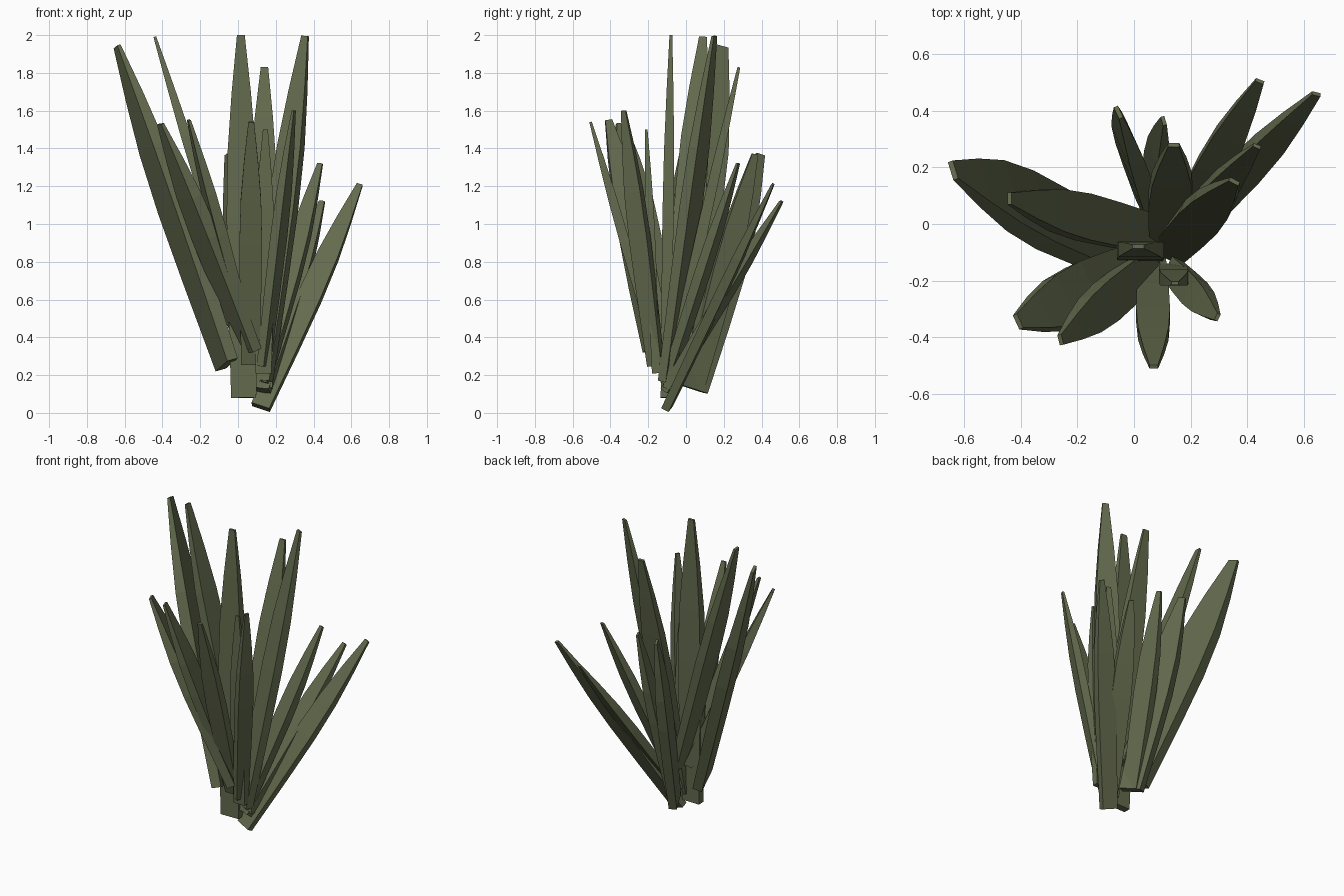
import bpy
from math import cos, sin, radians
from mathutils import Vector

if "Cube" in bpy.data.objects:
    bpy.data.objects.remove(bpy.data.objects["Cube"])

mat = bpy.data.materials.new("olive_green")
mat.diffuse_color = (0.125, 0.145, 0.075, 1)
mat.use_nodes = True
mat.node_tree.nodes["Principled BSDF"].inputs["Base Color"].default_value = mat.diffuse_color

# Shared blade profile: (position along blade, width and thickness factor)
PROFILE = [(0, .8), (.28, .94), (.5, 1), (.68, .9), (.84, .62), (1, .25)]


def leaf(name, base, tip, turn, broad=1):
    """Straight tapering blade; its width follows its length."""
    axis = tip - base
    width = 0.09 * axis.length * broad
    thick = 0.035 + 0.15 * width
    axis.normalize()
    w = Vector((cos(radians(turn)), sin(radians(turn)), 0))
    w = (w - axis * w.dot(axis)).normalized()
    n = axis.cross(w)
    verts, faces = [], []
    for f, k in PROFILE:
        c = base.lerp(tip, f)
        hw = w * (width * k / 2)
        ht = n * (thick * k / 2)
        verts += [c - hw - ht, c + hw - ht, c + hw + ht, c - hw + ht]
    for r in range(0, len(verts) - 4, 4):
        for i in range(4):
            j = (i + 1) % 4
            faces.append((r + i, r + j, r + 4 + j, r + 4 + i))
    e = len(verts) - 4
    faces += [(3, 2, 1, 0), (e, e + 1, e + 2, e + 3)]
    me = bpy.data.meshes.new(name)
    me.from_pydata(verts, [], faces)
    me.materials.append(mat)
    bpy.context.collection.objects.link(bpy.data.objects.new(name, me))


def cluster(name, x, y, *leaves):
    """Leaves sharing one root spot: root height, tip, turn, breadth."""
    for i, (z, tip, *shape) in enumerate(leaves, 1):
        leaf(f"{name}_leaf_{i}", Vector((x, y, z)), Vector(tip), *shape)


# Broad leaf and narrow leaf leaning left
cluster("left_broad", -.06, -.09, (.255, (-.64, .19, 1.94), -69, 1.68))
cluster("left_narrow", .08, -.04, (.33, (-.44, .09, 1.99), 90, 1.05))
# Upright leaf
cluster("upright", .03, -.11, (.08, (.015, -.08, 2), 0, .96))
# Leaves leaning forward
cluster("front", .065, -.14,
        (.35, (-.26, -.41, 1.55), -79, 1.3),
        (.33, (-.41, -.345, 1.53), -65, 1.85),
        (.26, (.07, -.505, 1.54), 0))
cluster("front_right", .135, -.16,
        (.25, (.295, -.33, 1.6), 65, .85),
        (.21, (.145, -.21, 1.5), 0, .9))
# Leaves leaning right and back
cluster("right", .12, -.1,
        (.17, (.355, .15, 1.995), -27, .92),
        (.13, (.14, .28, 1.83), 0),
        (.16, (.435, .275, 1.32), -20),
        (.12, (.445, .505, 1.12), -18, 1.15),
        (.03, (.645, .46, 1.21), -5))
# Leaves leaning back
cluster("back", .055, .04,
        (.125, (-.055, .395, 1.37), -66, 1.6),
        (.13, (.105, .365, 1.37), -75, 1.15))
